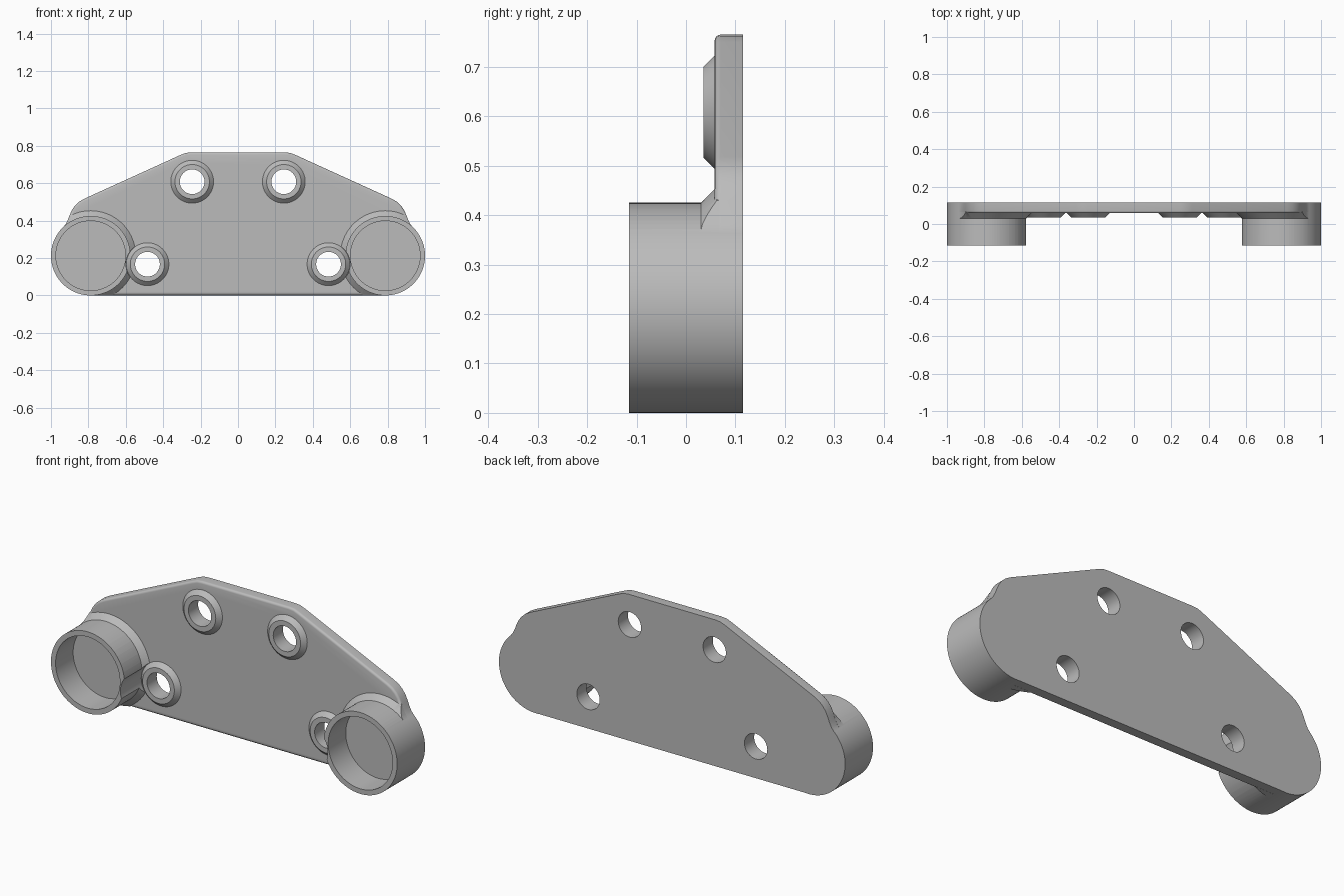
import bpy, bmesh
from math import sin, cos, pi, radians

if "Cube" in bpy.data.objects:
    bpy.data.objects.remove(bpy.data.objects["Cube"], do_unlink=True)

grey = bpy.data.materials.new("plain grey")
grey.use_nodes = True
grey.diffuse_color = (0.5, 0.5, 0.5, 1)
grey.node_tree.nodes["Principled BSDF"].inputs["Base Color"].default_value = (0.5, 0.5, 0.5, 1)

CUP_X, CUP_Z, CUP_R = 0.7875, 0.2125, 0.2125
BACK, FACE = 0.115, 0.058      # back and front of the plate
LOWER, UPPER = (0.484, 0.167), (0.245, 0.608)


def finish(name, bm):
    bmesh.ops.recalc_face_normals(bm, faces=bm.faces[:])
    mesh = bpy.data.meshes.new(name)
    bm.to_mesh(mesh)
    bm.free()
    mesh.materials.append(grey)
    ob = bpy.data.objects.new(name, mesh)
    bpy.context.scene.collection.objects.link(ob)
    return ob


def lathe(name, x, z, profile, n=96):
    """Closed solid of revolution about the y direction; profile is (radius, y)."""
    bm = bmesh.new()
    rings = [[bm.verts.new((x + r * cos(2 * pi * i / n), y, z + r * sin(2 * pi * i / n)))
              for i in range(n)] for r, y in profile]
    for a, b in zip(rings, rings[1:]):
        for i in range(n):
            j = (i + 1) % n
            bm.faces.new((a[i], a[j], b[j], b[i]))
    bm.faces.new(rings[0])
    bm.faces.new(rings[-1])
    return finish(name, bm)


def prism(name, outline, y0, y1, fillet=0):
    """Extruded outline, optionally with a rounded front edge."""
    bm = bmesh.new()
    front = bm.faces.new([bm.verts.new((x, y0, z)) for x, z in outline])
    new = bmesh.ops.extrude_face_region(bm, geom=[front], use_keep_orig=True)["geom"]
    for v in new:
        if isinstance(v, bmesh.types.BMVert):
            v.co.y = y1
    bmesh.ops.recalc_face_normals(bm, faces=bm.faces[:])
    if fillet:
        rim = [e for e in bm.edges if all(abs(v.co.y - y0) < 1e-5 for v in e.verts)]
        bmesh.ops.bevel(bm, geom=rim, offset=fillet, segments=4, profile=0.5,
                        affect='EDGES', clamp_overlap=False)
    return finish(name, bm)


def combine(target, other, operation):
    mod = target.modifiers.new("combine", 'BOOLEAN')
    mod.operation, mod.object, mod.solver = operation, other, 'EXACT'
    bpy.context.view_layer.objects.active = target
    bpy.ops.object.modifier_apply(modifier=mod.name)
    bpy.data.objects.remove(other, do_unlink=True)


# Outline: flat top, sloped shoulders, concave neck into the round ends
half = [(0.25, 0.765), (0.28, 0.762), (0.31, 0.75), (0.82, 0.518), (0.848, 0.502),
        (0.87, 0.482), (0.887, 0.458), (0.9, 0.43), (0.91, 0.404), (0.922, 0.381)]
arc_r = CUP_R - 0.001
half += [(CUP_X + arc_r * cos(radians(a)), CUP_Z + arc_r * sin(radians(a)))
         for a in [45 - 3.75 * i for i in range(37)]]
outline = half + [(-x, z) for x, z in reversed(half)]

bracket = prism("mounting_bracket", outline, FACE, BACK, fillet=0.012)

# Cups with flared skirts, the skirts trimmed to the plate outline
for side in (-1, 1):
    x = side * CUP_X
    skirt = lathe("skirt", x, CUP_Z, [(CUP_R - 0.005, 0.025), (CUP_R + 0.032, 0.062),
                                      (CUP_R + 0.032, 0.068)])
    combine(skirt, prism("trim", outline, -0.2, 0.2), 'INTERSECT')
    combine(bracket, skirt, 'UNION')
    combine(bracket, lathe("cup", x, CUP_Z, [(CUP_R, -BACK), (CUP_R, BACK)]), 'UNION')
    combine(bracket, lathe("pocket", x, CUP_Z, [(0.186, -0.2), (0.186, 0.03)]), 'DIFFERENCE')
    # Clearance beside the lower boss
    combine(bracket, lathe("clearance", side * LOWER[0], LOWER[1],
                           [(0.115, -0.2), (0.115, FACE - 0.001)], 64), 'DIFFERENCE')

# Conical bosses with through holes
for side in (-1, 1):
    for bx, bz in (LOWER, UPPER):
        boss = lathe("boss", side * bx, bz, [(0.092, 0.035), (0.1145, FACE), (0.1145, 0.07)], 64)
        combine(bracket, boss, 'UNION')
        combine(bracket, lathe("hole", side * bx, bz, [(0.066, -0.2), (0.066, 0.2)], 64),
                'DIFFERENCE')

bpy.ops.object.select_all(action='DESELECT')
bracket.select_set(True)
bpy.context.view_layer.objects.active = bracket
bpy.ops.object.shade_smooth_by_angle(angle=radians(32))
